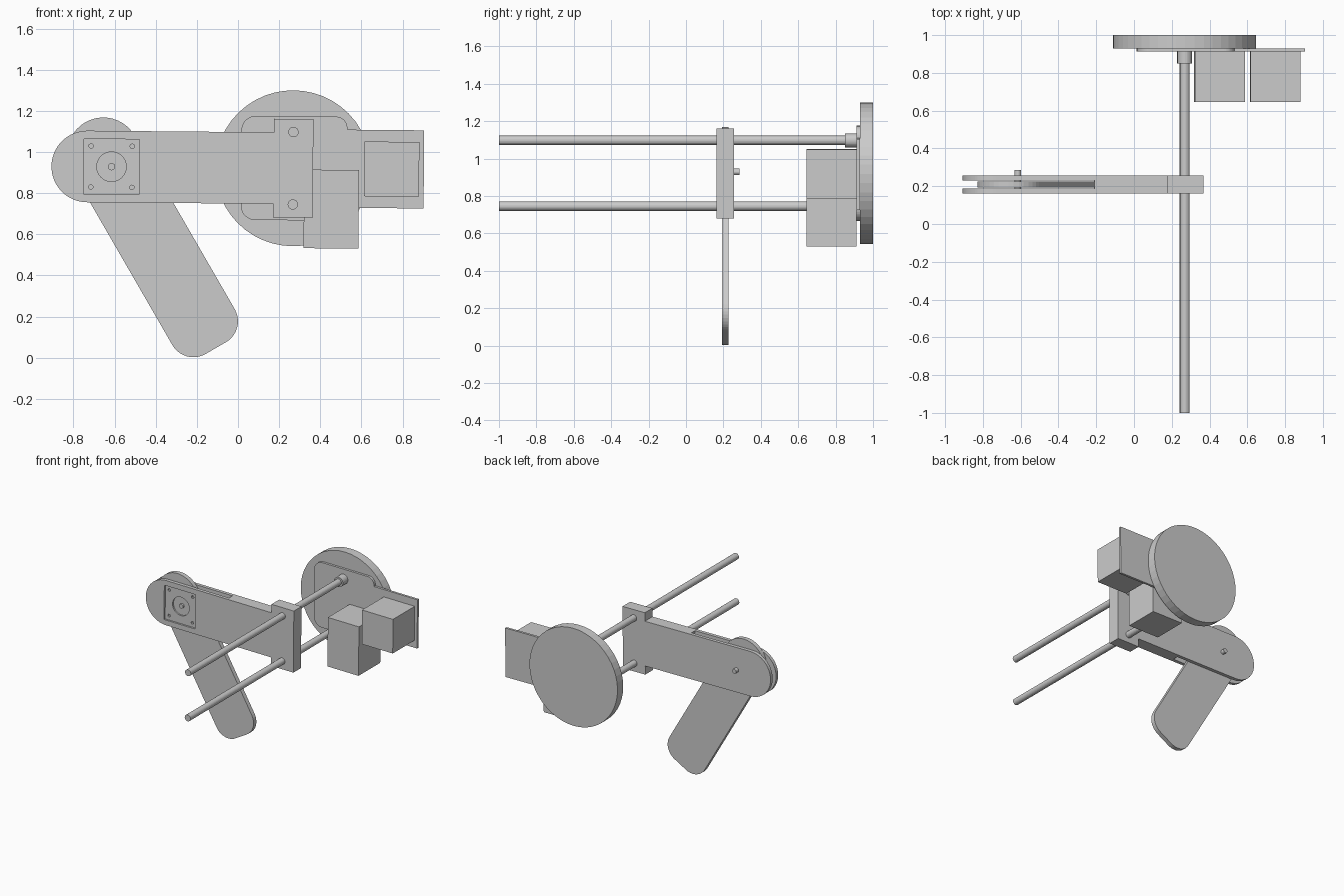
import bpy, bmesh, math
from mathutils import Vector

if "Cube" in bpy.data.objects:
    bpy.data.objects.remove(bpy.data.objects["Cube"])

TILT = math.radians(0.5)      # the whole assembly leans very slightly
CX, CZ = 0.268, 0.921         # centre of the backing disc


def lean(p):
    x, z = p[0] - CX, p[1] - CZ
    return (CX + x * math.cos(TILT) + z * math.sin(TILT),
            CZ - x * math.sin(TILT) + z * math.cos(TILT))


def rounded(corners, n=10):
    """Outline from (x, z, radius) corners."""
    out = []
    for i, (x, z, r) in enumerate(corners):
        p = Vector((x, z))
        if r == 0:
            out.append(p)
            continue
        a = (Vector(corners[i - 1][:2]) - p).normalized()
        b = (Vector(corners[(i + 1) % len(corners)][:2]) - p).normalized()
        half = a.angle(b) / 2
        t = r / math.tan(half)
        c = p + (a + b).normalized() * r / math.sin(half)
        u, v = p + a * t - c, p + b * t - c
        for k in range(n + 1):
            w = math.sin((1 - k / n) * u.angle(v)) * u + math.sin(k / n * u.angle(v)) * v
            out.append(c + w.normalized() * r)
    return out


def rect(x0, x1, z0, z1):
    return [(x0, z0), (x1, z0), (x1, z1), (x0, z1)]


def circle(x, z, r, n=24):
    return [(x + r * math.cos(2 * math.pi * i / n), z + r * math.sin(2 * math.pi * i / n)) for i in range(n)]


def prism(name, outline, y0, y1, tilt=True):
    """Extrude an x-z outline from y0 to y1."""
    bm = bmesh.new()
    pts = [lean(p) if tilt else p for p in outline]
    face = bm.faces.new([bm.verts.new((x, y0, z)) for x, z in pts])
    ext = bmesh.ops.extrude_face_region(bm, geom=[face])["geom"]
    bmesh.ops.translate(bm, vec=(0, y1 - y0, 0), verts=[g for g in ext if isinstance(g, bmesh.types.BMVert)])
    bmesh.ops.recalc_face_normals(bm, faces=bm.faces)
    me = bpy.data.meshes.new(name)
    bm.to_mesh(me)
    bm.free()
    ob = bpy.data.objects.new(name, me)
    bpy.context.collection.objects.link(ob)
    return ob


def cut(target, outline, y0, y1):
    tool = prism("cutter", outline, y0, y1)
    tool.hide_render = True
    mod = target.modifiers.new("cut", "BOOLEAN")
    mod.operation, mod.solver, mod.object = "DIFFERENCE", "EXACT", tool
    bpy.context.view_layer.objects.active = target
    bpy.ops.object.modifier_apply(modifier=mod.name)
    bpy.data.objects.remove(tool)


# Backing disc and mounting plate with its side extension
prism("backing_disc", circle(CX, CZ, 0.379, 48), 0.93, 1.0)
prism("mounting_plate", rounded([
    (0.015, CZ - 0.253, 0.07), (0.53, CZ - 0.253, 0.07), (0.53, CZ - 0.19, 0), (0.904, CZ - 0.19, 0),
    (0.904, CZ + 0.19, 0), (0.53, CZ + 0.19, 0), (0.53, CZ + 0.253, 0.055), (0.015, CZ + 0.253, 0.07)]),
    0.912, 0.93)

# Motors
prism("side_motor", rect(0.615, 0.881, CZ - 0.133, CZ + 0.133), 0.645, 0.912)
prism("lower_motor", rect(0.322, 0.589, 0.533, 0.915), 0.645, 0.912)

# Guide rods and their collars
for label, s in (("upper", 1), ("lower", -1)):
    z = CZ + s * 0.176
    prism(label + "_rod", circle(CX, z, 0.025), -1.0, 0.93)
    prism(label + "_collar", circle(CX, z, 0.038), 0.85, 0.912)

# Sliding arm: block on the rods, long beam with a round forked end
Y0, Y1 = 0.162, 0.256
arm = prism("sliding_arm", rounded([
    (-0.907, CZ - 0.174, 0.1738), (0.173, CZ - 0.174, 0), (0.173, CZ - 0.24, 0), (0.365, CZ - 0.24, 0),
    (0.365, CZ + 0.24, 0), (0.173, CZ + 0.24, 0), (0.173, CZ + 0.174, 0), (-0.907, CZ + 0.174, 0.1738)], 16),
    Y0, Y1)
PX = -0.615
cut(arm, rect(-1.1, -0.21, 0.6, 1.3), 0.188, 0.23)                               # blade slot
cut(arm, rect(PX - 0.134, PX + 0.134, CZ - 0.134, CZ + 0.134), 0.1, Y0 + 0.014)  # motor recess
cut(arm, circle(PX, CZ, 0.072, 32), 0.1, 0.2)                                    # centre opening
for sx in (-1, 1):
    for sz in (-1, 1):
        cut(arm, circle(PX + sx * 0.1, CZ + sz * 0.1, 0.011, 12), 0.1, 0.2)      # screw holes

# Swinging blade and its pivot shaft
d, n = Vector((0.5, -0.866)), Vector((0.866, 0.5))
top = Vector((-0.655, 0.993))
blade = []
for s, w, r in ((-0.175, -0.175, 0.1748), (1.093, -0.175, 0.118), (1.093, 0.175, 0.118), (-0.175, 0.175, 0.1748)):
    p = top + d * s + n * w
    blade.append((p.x, p.y, r))
prism("swinging_blade", rounded(blade), 0.192, 0.226, tilt=False)
prism("pivot_shaft", circle(PX, CZ, 0.018, 16), 0.178, 0.287)
